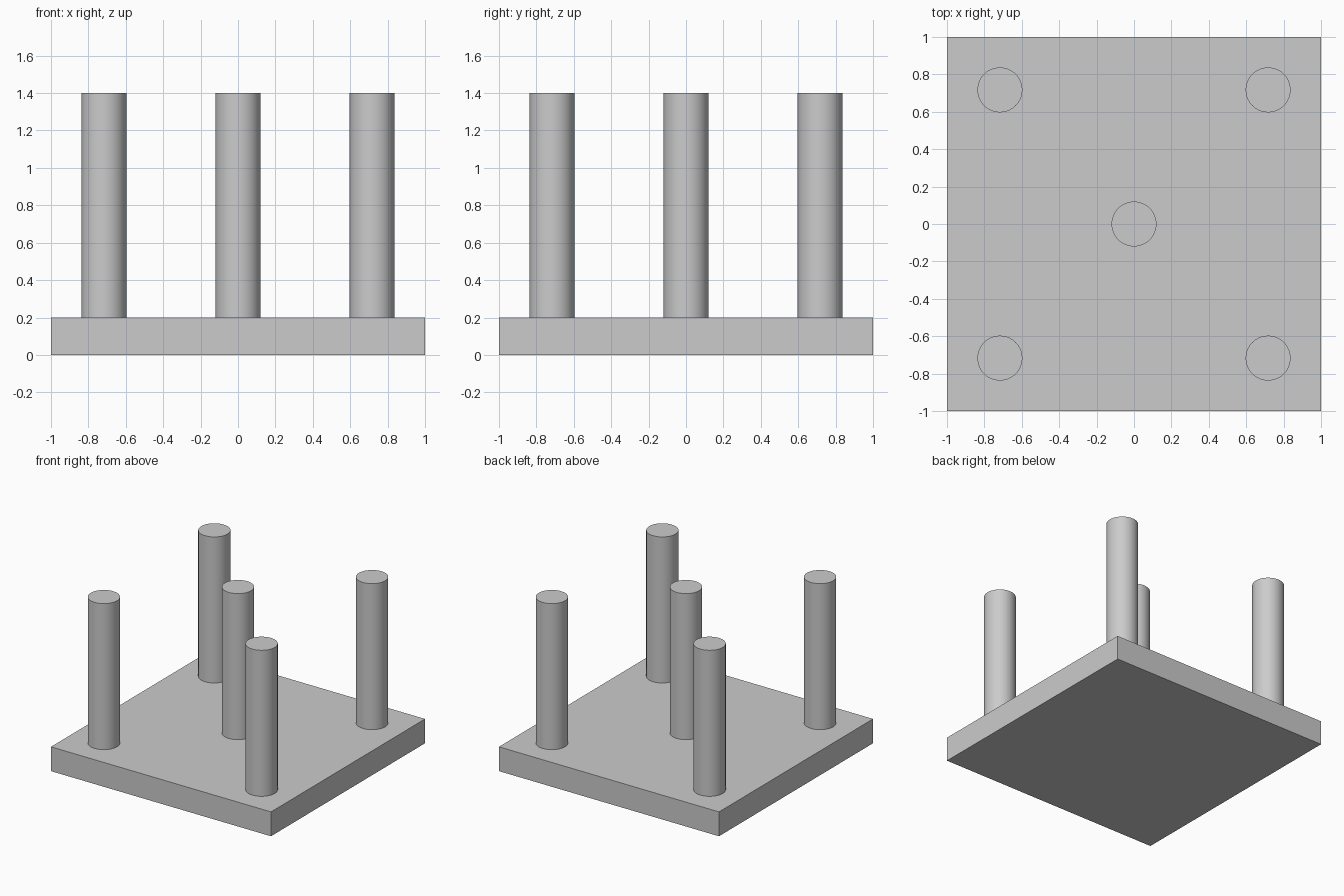
import bpy
import math

# Remove the default cube
cube = bpy.data.objects.get("Cube")
if cube:
    bpy.data.objects.remove(cube, do_unlink=True)

# Single plain material
GREY = (0.6, 0.6, 0.6, 1.0)
grey = bpy.data.materials.new("light_grey")
grey.use_nodes = True
grey.diffuse_color = GREY
grey.node_tree.nodes["Principled BSDF"].inputs["Base Color"].default_value = GREY

BASE_SIZE = 2.0
BASE_HEIGHT = 0.2
POST_RADIUS = 0.12
POST_HEIGHT = 1.2
POST_OFFSET = 0.717


def add_post(name, x, y):
    """Round post standing on the base plate."""
    bpy.ops.mesh.primitive_cylinder_add(
        vertices=64, radius=POST_RADIUS, depth=POST_HEIGHT,
        location=(x, y, BASE_HEIGHT + POST_HEIGHT / 2))
    post = bpy.context.object
    post.name = name
    post.data.materials.append(grey)
    bpy.ops.object.shade_smooth_by_angle(angle=math.radians(30))


# Square base plate
bpy.ops.mesh.primitive_cube_add(size=1, location=(0, 0, BASE_HEIGHT / 2))
base = bpy.context.object
base.name = "base_plate"
base.scale = (BASE_SIZE, BASE_SIZE, BASE_HEIGHT)
bpy.ops.object.transform_apply(location=False, rotation=False, scale=True)
base.data.materials.append(grey)

# Centre post and four corner posts
add_post("centre_post", 0, 0)
for depth_name, sy in (("front", -1), ("back", 1)):
    for side_name, sx in (("right", -1), ("left", 1)):
        add_post(f"{depth_name}_{side_name}_post", sx * POST_OFFSET, sy * POST_OFFSET)
